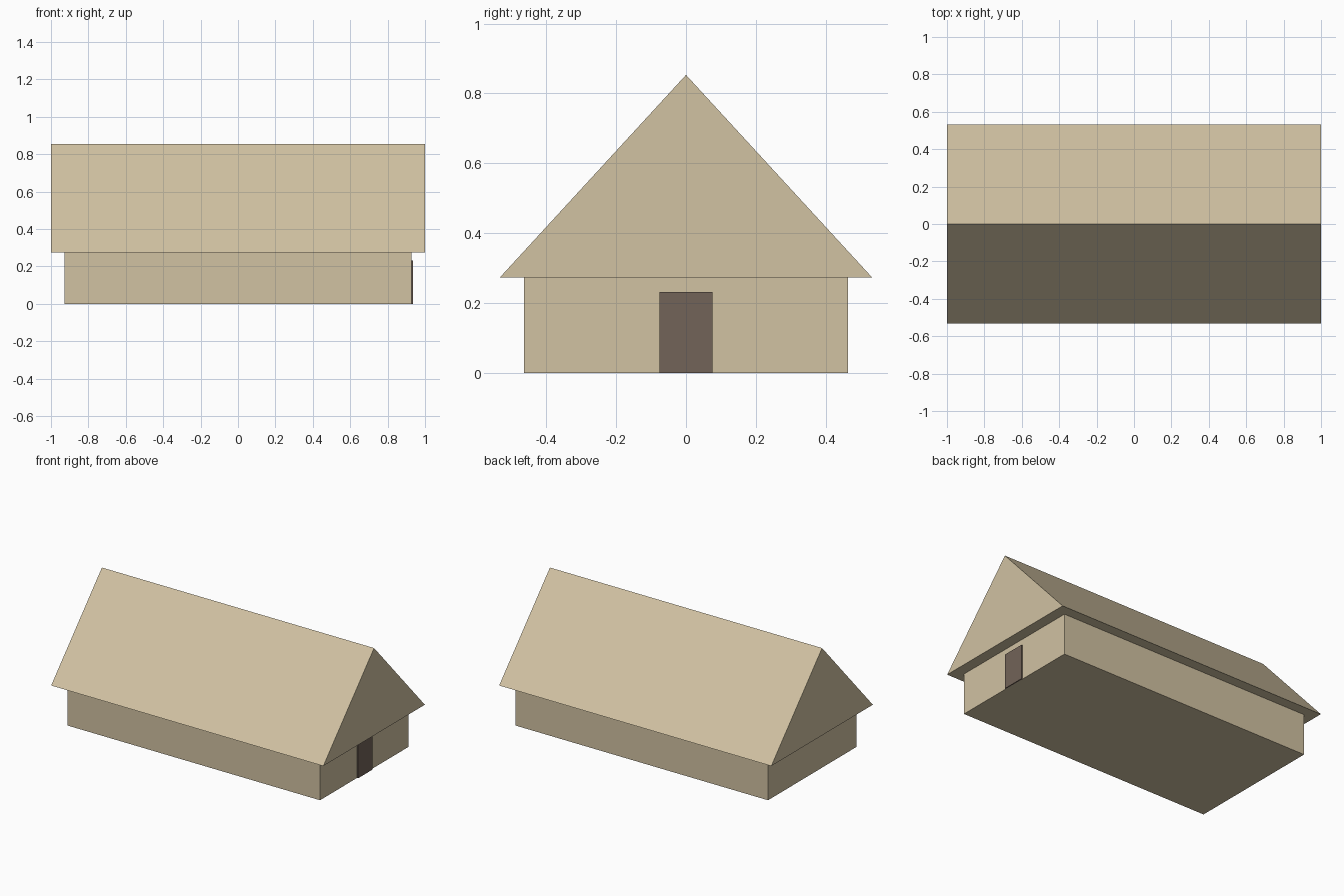
import bpy
import bmesh
from mathutils import Vector

cube = bpy.data.objects.get("Cube")
if cube:
    bpy.data.objects.remove(cube, do_unlink=True)


def to_linear(value):
    c = value / 255
    return c / 12.92 if c <= 0.04045 else ((c + 0.055) / 1.055) ** 2.4


def make_material(name, rgb):
    colour = [to_linear(v) for v in rgb] + [1.0]
    mat = bpy.data.materials.new(name)
    mat.use_nodes = True
    mat.diffuse_color = colour
    bsdf = next(n for n in mat.node_tree.nodes if n.type == "BSDF_PRINCIPLED")
    bsdf.inputs["Base Color"].default_value = colour
    bsdf.inputs["Roughness"].default_value = 0.9
    return mat


def extrude_profile(name, profile, x_start, x_end, mat):
    """Solid made by sweeping a (y, z) outline along x."""
    bm = bmesh.new()
    face = bm.faces.new([bm.verts.new((x_start, y, z)) for y, z in profile])
    result = bmesh.ops.extrude_face_region(bm, geom=[face])
    moved = [g for g in result["geom"] if isinstance(g, bmesh.types.BMVert)]
    bmesh.ops.translate(bm, verts=moved, vec=Vector((x_end - x_start, 0, 0)))
    bmesh.ops.recalc_face_normals(bm, faces=bm.faces)
    mesh = bpy.data.meshes.new(name)
    bm.to_mesh(mesh)
    bm.free()
    mesh.materials.append(mat)
    obj = bpy.data.objects.new(name, mesh)
    bpy.context.collection.objects.link(obj)
    return obj


def rectangle(half_width, height):
    return [(-half_width, 0), (half_width, 0),
            (half_width, height), (-half_width, height)]


tan = make_material("warm tan", (209, 194, 162))
brown = make_material("dark brown", (114, 99, 88))

WALL_X, EAVE_Z = 0.928, 0.273

# Long low walls
extrude_profile("walls", rectangle(0.464, EAVE_Z), -WALL_X, WALL_X, tan)

# Solid gabled roof overhanging on every side
extrude_profile("roof", [(-0.533, EAVE_Z), (0.533, EAVE_Z), (0, 0.853)], -1, 1, tan)

# Thin door on one gable end
extrude_profile("door", rectangle(0.076, 0.232), WALL_X - 0.005, WALL_X + 0.008, brown)
